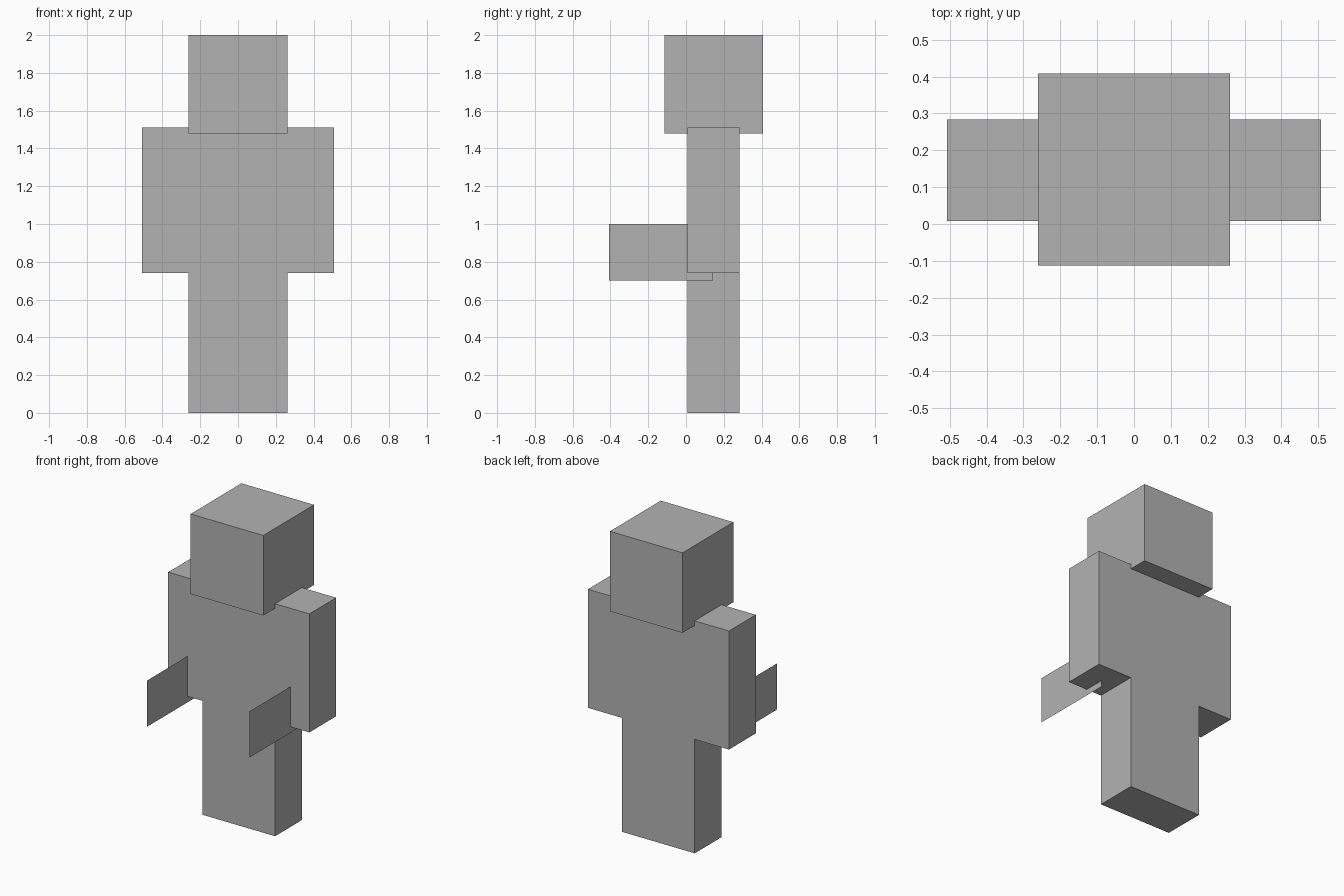
import bpy

if "Cube" in bpy.data.objects:
    bpy.data.objects.remove(bpy.data.objects["Cube"])

# One flat grey for the whole figure
grey = bpy.data.materials.new("plain grey")
grey.diffuse_color = (0.45, 0.45, 0.45, 1)
grey.use_nodes = True
grey.node_tree.nodes["Principled BSDF"].inputs["Base Color"].default_value = grey.diffuse_color


def finish(obj, name):
    obj.name = name
    obj.data.materials.append(grey)
    bpy.ops.object.transform_apply(location=True, rotation=True, scale=True)


def box(name, x, y, z):
    """Box spanning the given (low, high) ranges."""
    bpy.ops.mesh.primitive_cube_add(size=1, location=[sum(r) / 2 for r in (x, y, z)])
    obj = bpy.context.object
    obj.scale = [r[1] - r[0] for r in (x, y, z)]
    finish(obj, name)


def side_panel(name, x, y, z):
    """Single thin sheet standing in the YZ plane."""
    mesh = bpy.data.meshes.new(name)
    corners = [(x, y[0], z[0]), (x, y[1], z[0]), (x, y[1], z[1]), (x, y[0], z[1])]
    mesh.from_pydata(corners, [], [(0, 1, 2, 3)])
    mesh.materials.append(grey)
    obj = bpy.data.objects.new(name, mesh)
    bpy.context.collection.objects.link(obj)


DEPTH = (0.008, 0.283)  # shared front-to-back range of the body
HIP, SHOULDER = 0.74, 1.51

# Head and torso
box("head", (-0.261, 0.261), (-0.113, 0.408), (1.48, 2.0))
box("torso", (-0.261, 0.261), DEPTH, (HIP, SHOULDER))

# Paired limbs and the flat sheets held in the hands
for side, s in (("left", -1), ("right", 1)):
    box(side + "_arm", sorted((s * 0.261, s * 0.507)), DEPTH, (HIP, SHOULDER))
    box(side + "_leg", sorted((0, s * 0.261)), DEPTH, (0, HIP))
    side_panel(side + "_held_sheet", s * 0.37, (-0.408, 0.143), (0.70, 1.0))
